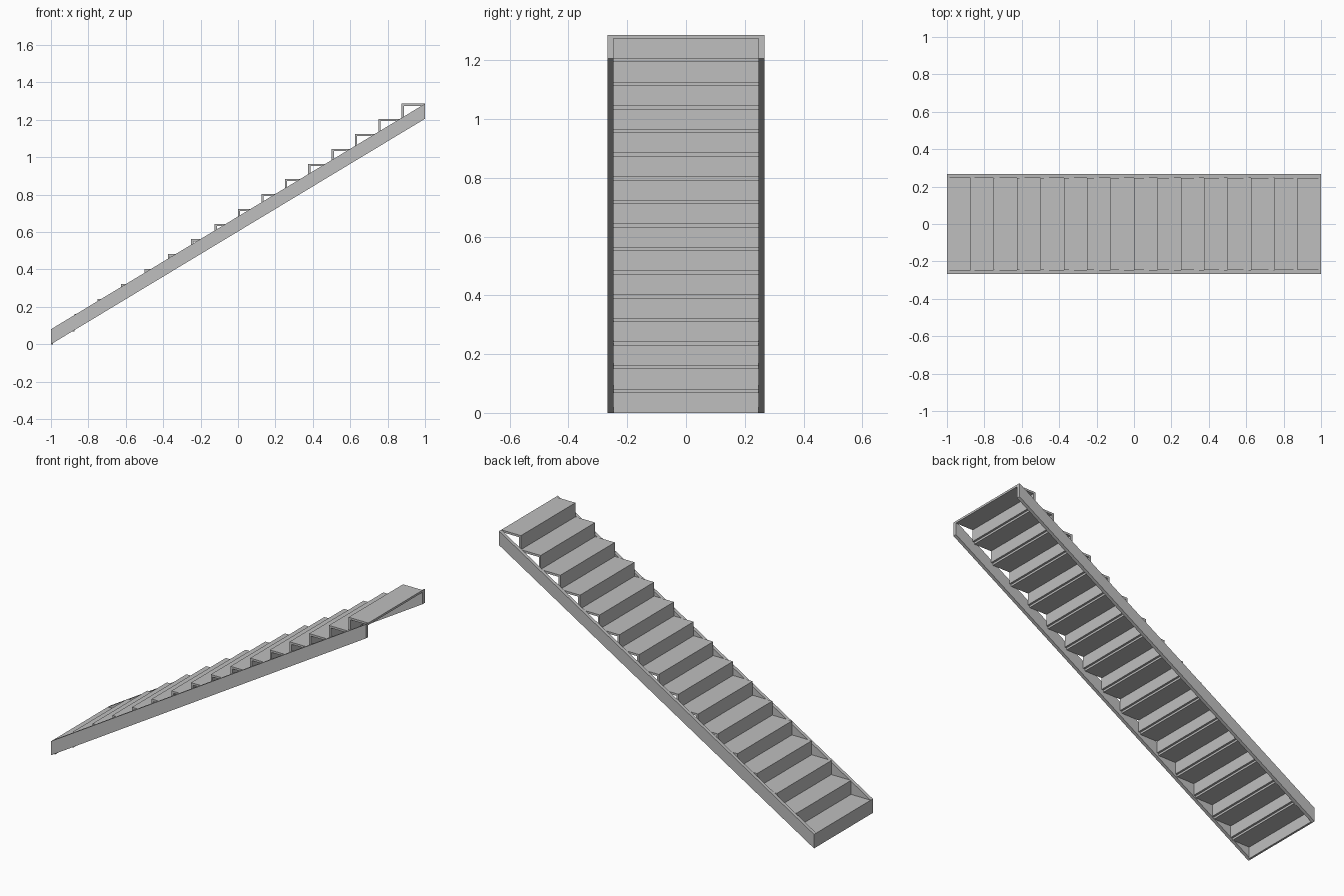
import bpy, bmesh

if "Cube" in bpy.data.objects:
    bpy.data.objects.remove(bpy.data.objects["Cube"])

STEPS = 16
RUN = 2.0 / STEPS          # tread depth
RISE = 1.286 / STEPS       # step height
T = 0.012                  # board thickness
INNER, OUTER = 0.247, 0.267

grey = bpy.data.materials.new("plain grey")
grey.diffuse_color = (0.52, 0.52, 0.52, 1)
grey.use_nodes = True
grey.node_tree.nodes["Principled BSDF"].inputs["Base Color"].default_value = grey.diffuse_color


def extrude_profile(name, profile, y0, y1):
    """Solid made from an (x, z) outline swept along y."""
    bm = bmesh.new()
    face = bm.faces.new([bm.verts.new((x, y0, z)) for x, z in profile])
    ext = bmesh.ops.extrude_face_region(bm, geom=[face])
    moved = [v for v in ext["geom"] if isinstance(v, bmesh.types.BMVert)]
    bmesh.ops.translate(bm, verts=moved, vec=(0, y1 - y0, 0))
    bmesh.ops.recalc_face_normals(bm, faces=bm.faces)
    mesh = bpy.data.meshes.new(name)
    bm.to_mesh(mesh)
    bm.free()
    mesh.materials.append(grey)
    obj = bpy.data.objects.new(name, mesh)
    bpy.context.collection.objects.link(obj)
    return obj


# Sloping side boards with plumb-cut ends
top = STEPS * RISE
stringer = [(-1, 0), (1, top - RISE), (1, top), (-1, RISE)]
extrude_profile("front_stringer", stringer, -OUTER, -INNER)
extrude_profile("back_stringer", stringer, INNER, OUTER)

# Steps: an upright riser with a tread running back from its top
for i in range(STEPS):
    x, z = -1 + i * RUN, i * RISE
    step = [(x, z), (x + T, z), (x + T, z + RISE - T), (x + RUN, z + RISE - T),
            (x + RUN, z + RISE), (x, z + RISE)]
    extrude_profile(f"step_{i + 1}", step, -INNER, INNER)
